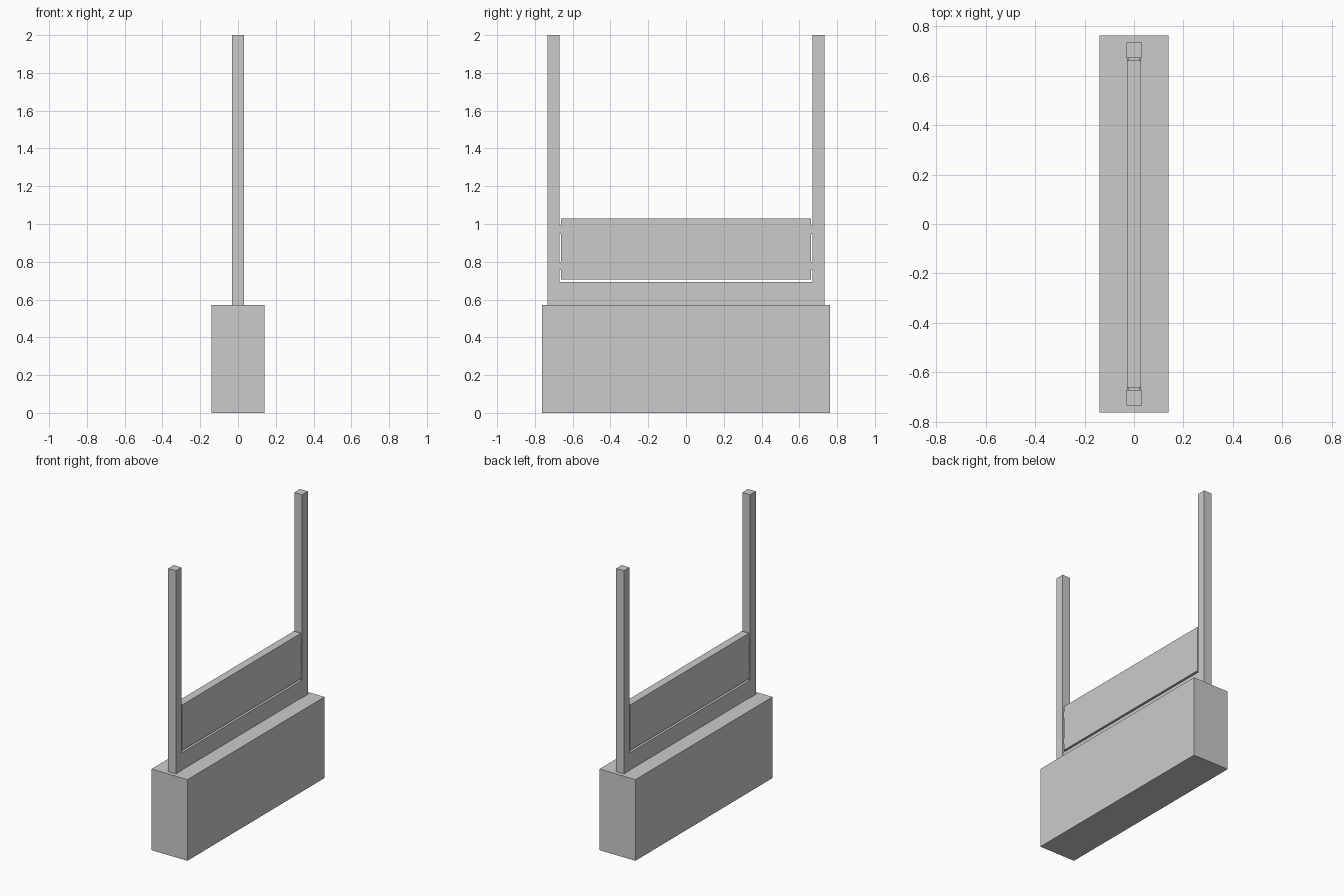
import bpy
import bmesh

if "Cube" in bpy.data.objects:
    bpy.data.objects.remove(bpy.data.objects["Cube"])


def box(name, x, y, z):
    """Box from (min, max) ranges on each axis."""
    bm = bmesh.new()
    bmesh.ops.create_cube(bm, size=1)
    for v in bm.verts:
        v.co = [r[0] if c < 0 else r[1] for c, r in zip(v.co, (x, y, z))]
    mesh = bpy.data.meshes.new(name)
    bm.to_mesh(mesh)
    bm.free()
    obj = bpy.data.objects.new(name, mesh)
    bpy.context.collection.objects.link(obj)
    return obj


def mirrored(name, x, y, z):
    """Box copied across the y = 0 plane."""
    obj = box(name, x, y, z)
    mod = obj.modifiers.new("mirror", 'MIRROR')
    mod.use_axis = (False, True, False)
    return obj


POST, PANEL = 0.031, 0.028
POST_IN, POST_OUT, PANEL_END = 0.67, 0.733, 0.661

# Plinth
box("base_block", (-0.14, 0.14), (-0.762, 0.762), (0, 0.571))

# Upright posts and the rail between them
mirrored("post", (-POST, POST), (POST_IN, POST_OUT), (0.571, 2.0))
box("lower_rail", (-PANEL, PANEL), (-POST_IN, POST_IN), (0.571, 0.693))

# Hanging panel with two hinge tabs per side
box("panel", (-PANEL, PANEL), (-PANEL_END, PANEL_END), (0.707, 1.028))
for level, (z0, z1) in {"lower": (0.757, 0.8), "upper": (0.947, 0.993)}.items():
    mirrored(level + "_hinge_tab", (-0.024, 0.024), (PANEL_END, POST_IN), (z0, z1))
